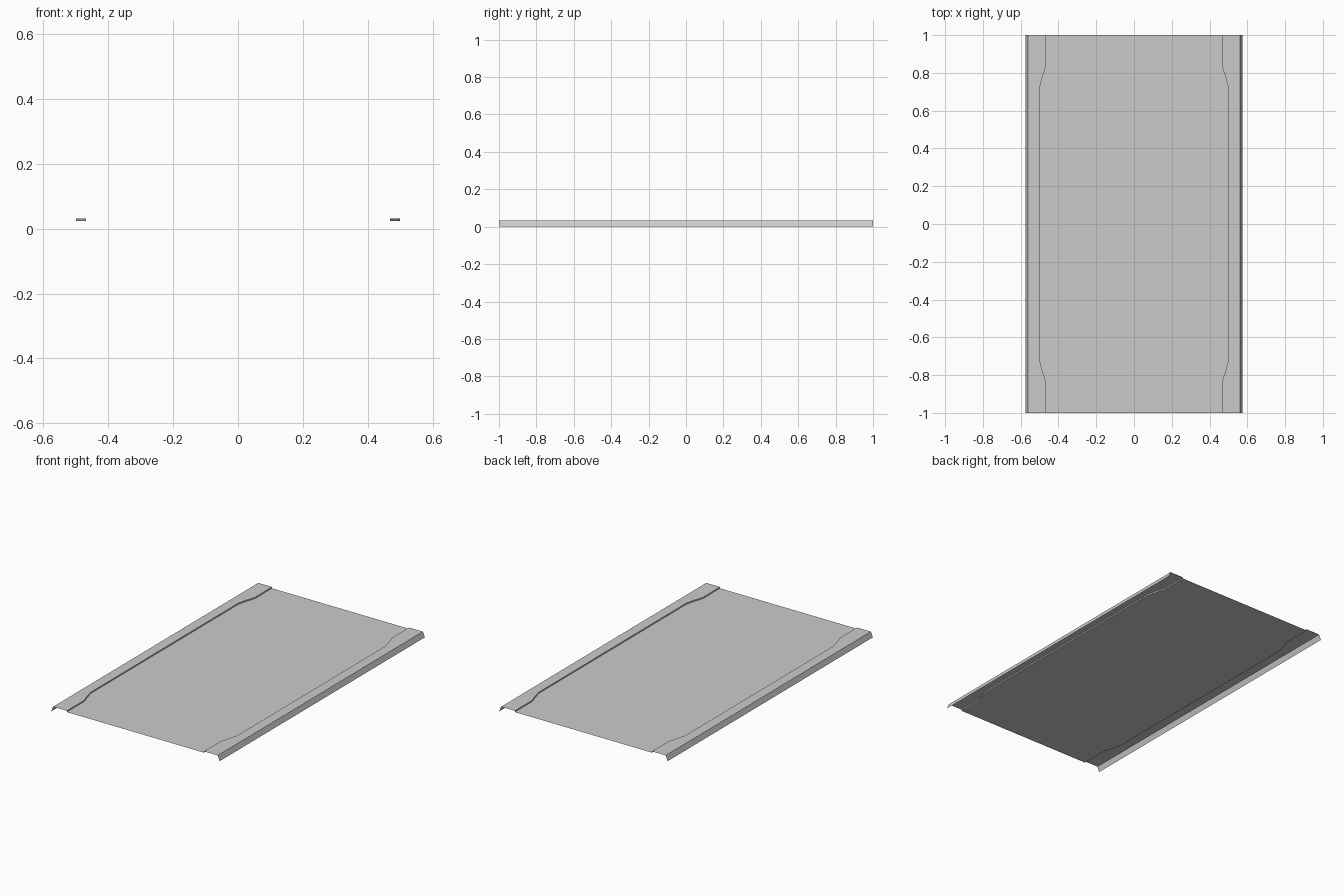
import bpy, bmesh

if "Cube" in bpy.data.objects:
    bpy.data.objects.remove(bpy.data.objects["Cube"])

FLOOR_Z, RIM_Z = 0.024, 0.032
RIM_X, LIP_X = 0.562, 0.575

# Stations along the panel: (y, half width of the recessed floor)
half = [(0.72, 0.5), (0.775, 0.486), (0.83, 0.468), (1.0, 0.468)]
stations = [(-y, w) for y, w in reversed(half)] + half


def sheet(name, profile):
    """Open sheet skinned through one cross-section per station."""
    bm = bmesh.new()
    rows = [[bm.verts.new((x, y, z)) for x, z in profile(w)] for y, w in stations]
    for a, b in zip(rows, rows[1:]):
        for i in range(len(a) - 1):
            bm.faces.new((a[i], a[i + 1], b[i + 1], b[i]))
    mesh = bpy.data.meshes.new(name)
    bm.to_mesh(mesh)
    bm.free()
    obj = bpy.data.objects.new(name, mesh)
    bpy.context.collection.objects.link(obj)
    return obj


# Recessed flat floor
sheet("panel_floor", lambda w: [(-w, FLOOR_Z), (w, FLOOR_Z)])

# Step wall, raised rim and folded-down lip, mirrored to the other side
rim = sheet("side_rim", lambda w: [(w, FLOOR_Z), (w, RIM_Z), (RIM_X, RIM_Z), (LIP_X, 0)])
rim.modifiers.new("mirror", 'MIRROR').use_axis[0] = True
